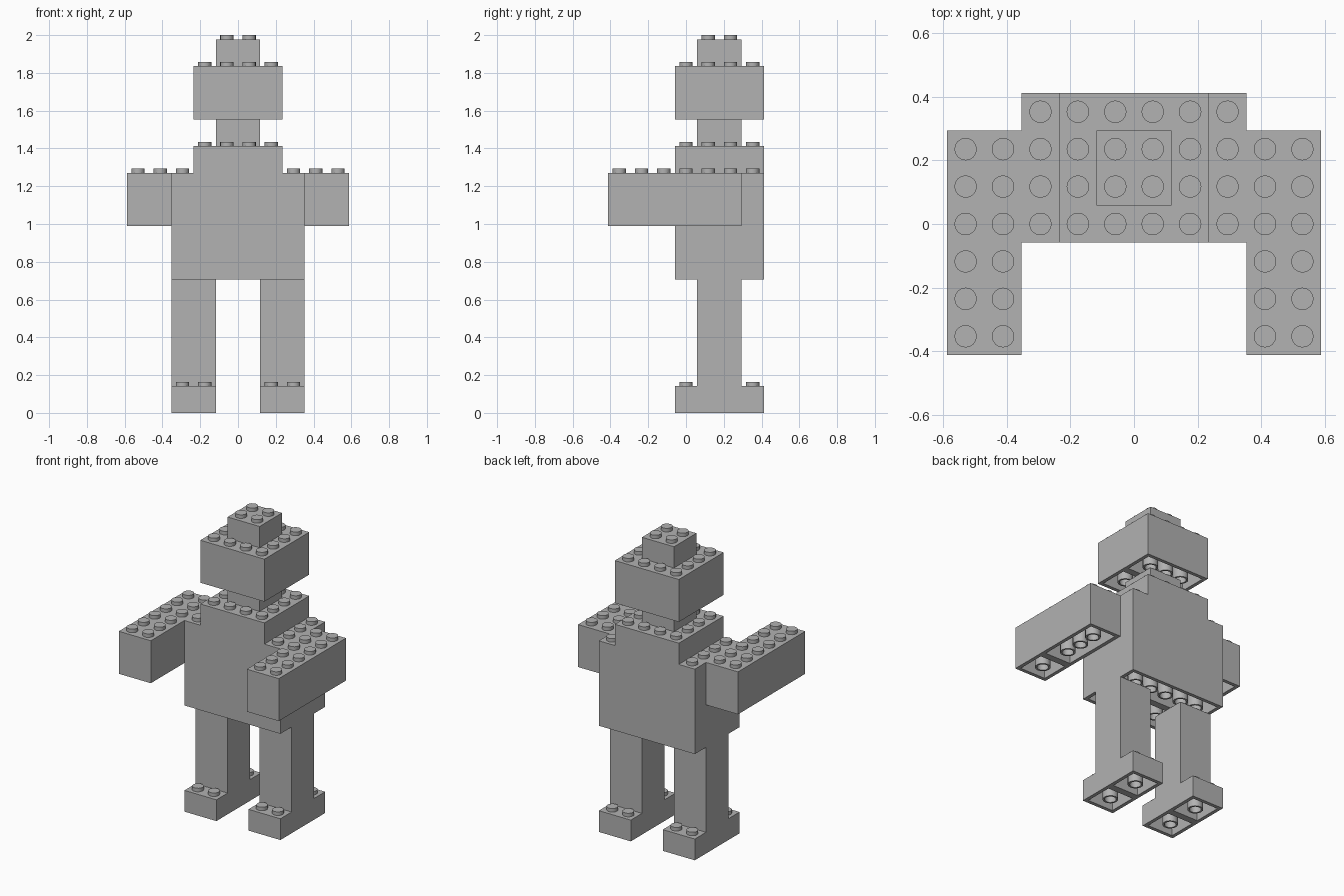
import bpy, bmesh, math
from mathutils import Matrix, Vector

cube = bpy.data.objects.get("Cube")
if cube:
    bpy.data.objects.remove(cube, do_unlink=True)

P = 2 / 17            # stud pitch; every size below is in pitches
H = 1.2               # brick height
WALL = 0.2            # wall and roof thickness
STUD_R, STUD_H = 0.3, 0.2
TUBE_R = 0.4
SIDES = 16

grey = bpy.data.materials.new("light grey plastic")
grey.use_nodes = True
colour = (0.445, 0.445, 0.445, 1)
grey.diffuse_color = colour
grey.node_tree.nodes["Principled BSDF"].inputs["Base Color"].default_value = colour


def lathe(bm, x, y, profile, cap=False):
    """Turn (radius, height) points around a vertical axis at x, y."""
    rings = []
    for r, z in profile:
        angles = [2 * math.pi * i / SIDES for i in range(SIDES)]
        rings.append([bm.verts.new((x + r * math.cos(a), y + r * math.sin(a), z)) for a in angles])
    for low, high in zip(rings, rings[1:]):
        for i in range(SIDES):
            j = (i + 1) % SIDES
            bm.faces.new((low[i], low[j], high[j], high[i]))
    if cap:
        bm.faces.new(rings[-1])


def brick(bm, x, y, nx, ny, layer):
    """Hollow brick with its low corner at x, y: studs above, tubes below."""
    z = layer * H
    place = Matrix.Translation((x + nx / 2, y + ny / 2, z + H / 2)) @ Matrix.Diagonal((nx, ny, H, 1))
    verts = bmesh.ops.create_cube(bm, size=1, matrix=place)["verts"]
    bm.normal_update()
    bottom = next(f for f in verts[0].link_faces if f.normal.z < -0.9) if any(
        f.normal.z < -0.9 for f in verts[0].link_faces) else next(
        f for v in verts for f in v.link_faces if f.normal.z < -0.9)
    # Hollow the underside
    bmesh.ops.inset_region(bm, faces=[bottom], thickness=WALL, use_even_offset=True)
    roof = bmesh.ops.extrude_discrete_faces(bm, faces=[bottom])["faces"][0]
    bmesh.ops.translate(bm, verts=roof.verts[:], vec=Vector((0, 0, H - WALL)))
    # Studs
    for i in range(nx):
        for j in range(ny):
            lathe(bm, x + i + 0.5, y + j + 0.5,
                  [(STUD_R, z + H), (STUD_R, z + H + STUD_H)], cap=True)
    # Tubes
    top = z + H - WALL
    for i in range(1, nx):
        for j in range(1, ny):
            lathe(bm, x + i, y + j, [(STUD_R, top), (STUD_R, z), (TUBE_R, z), (TUBE_R, top)])


def part(name, bricks):
    bm = bmesh.new()
    for b in bricks:
        brick(bm, *b)
    bmesh.ops.scale(bm, vec=(P, P, P), verts=bm.verts[:])
    mesh = bpy.data.meshes.new(name)
    bm.to_mesh(mesh)
    bm.free()
    mesh.materials.append(grey)
    obj = bpy.data.objects.new(name, mesh)
    bpy.context.collection.objects.link(obj)
    parts.append(obj)


parts = []
FRONT, MIDDLE = -0.5, 1.5     # front edges of the two brick rows in the body

# Legs, feet and arms, one of each per side
for side, leg_x, arm_x in (("left", 1, 3), ("right", -3, -5)):
    part(side + "_foot", [(leg_x, y, 2, 2, 0) for y in (FRONT, MIDDLE)])
    part(side + "_leg", [(leg_x, 0.5, 2, 2, k) for k in range(1, 5)])
    part(side + "_arm", [(arm_x, y, 2, n, k) for k in (7, 8) for y, n in ((-3.5, 2), (-1.5, 4))])

# Body, neck, head and hat
part("torso", [(-3, y, 6, 2, k) for k in range(5, 9) for y in (FRONT, MIDDLE)])
part("shoulders", [(-2, y, 4, 2, 9) for y in (FRONT, MIDDLE)])
part("neck", [(-1, 0.5, 2, 2, 10)])
part("head", [(-2, y, 4, 2, k) for k in (11, 12) for y in (FRONT, MIDDLE)])
part("hat", [(-1, 0.5, 2, 2, 13)])

# Round studs and tubes, crisp edges
bpy.ops.object.select_all(action="DESELECT")
for obj in parts:
    obj.select_set(True)
bpy.context.view_layer.objects.active = parts[0]
bpy.ops.object.shade_smooth_by_angle(angle=math.radians(30))
